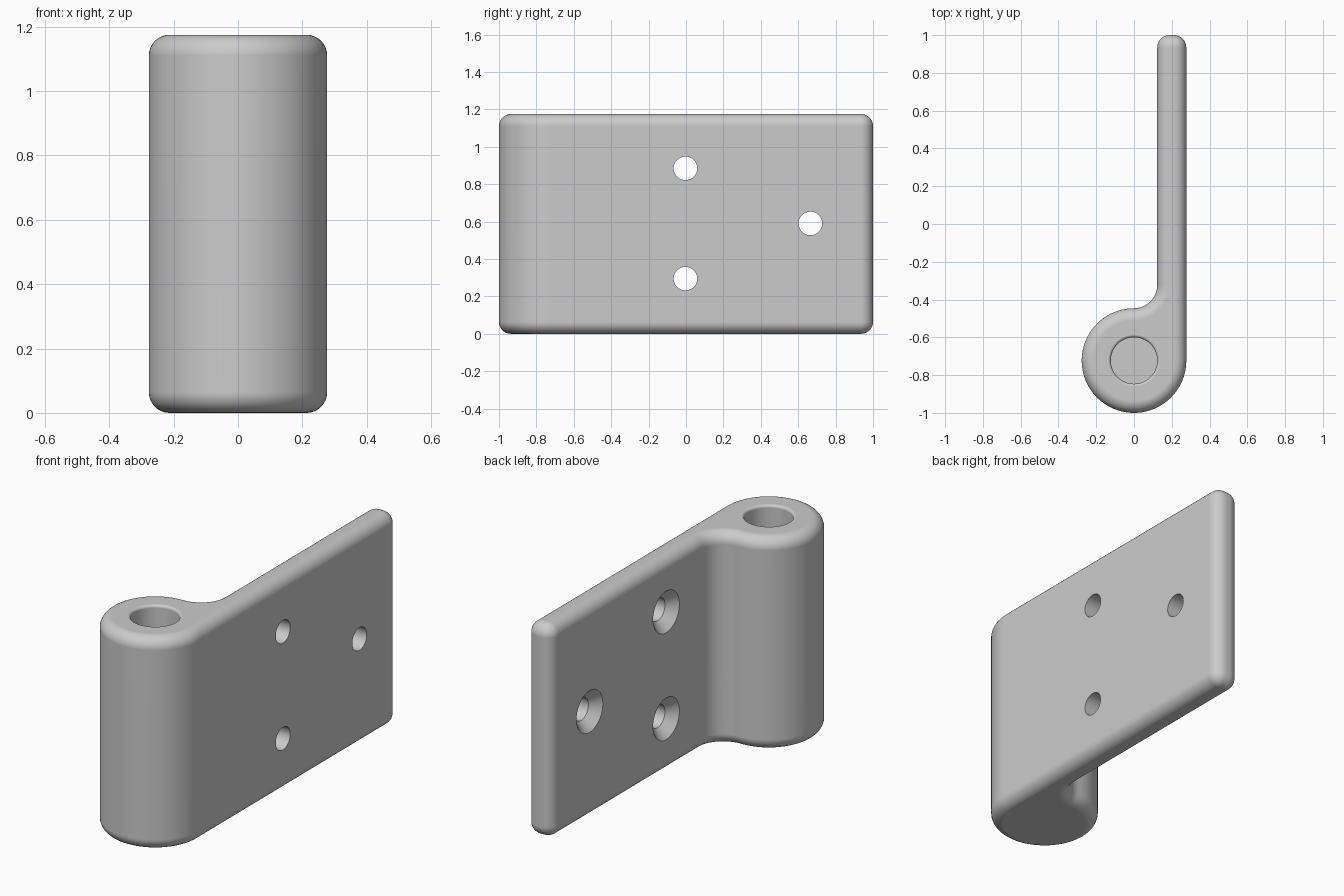
import bpy
import bmesh
from math import cos, sin, pi, radians
from mathutils import Matrix, Vector

cube = bpy.data.objects.get("Cube")
if cube:
    bpy.data.objects.remove(cube, do_unlink=True)

HEIGHT = 1.175      # height of the leaf and barrel
BARREL_Y = -0.723   # barrel centre
BARREL_R = 0.277
INNER_X = 0.123     # inner face of the leaf, also the radius of the neck
EDGE = 0.064        # rounding of all outer edges
HOLE_R = 0.063
SINK_R = 0.115

steel = bpy.data.materials.new("grey steel")
steel.use_nodes = True
grey = (0.6, 0.6, 0.6, 1)
steel.diffuse_color = grey
steel.node_tree.nodes["Principled BSDF"].inputs["Base Color"].default_value = grey


def arc(cx, cy, r, start, end, steps):
    angles = [radians(start + (end - start) * i / steps) for i in range(steps + 1)]
    return [(cx + r * cos(a), cy + r * sin(a)) for a in angles]


def outline(inset):
    """Barrel, leaf end and concave neck, moved inward by inset."""
    corner = EDGE + 0.002
    pts = arc(0, BARREL_Y, BARREL_R - inset, 90, 360, 60)
    pts += arc(BARREL_R - corner, 1 - corner, corner - inset, 0, 90, 8)
    pts += arc(INNER_X + corner, 1 - corner, corner - inset, 90, 180, 8)
    pts += arc(0, BARREL_Y + BARREL_R + INNER_X, INNER_X + inset, 0, -90, 20)[:-1]
    return pts


def finish(bm, name):
    bmesh.ops.recalc_face_normals(bm, faces=bm.faces)
    mesh = bpy.data.meshes.new(name)
    bm.to_mesh(mesh)
    bm.free()
    mesh.materials.append(steel)
    obj = bpy.data.objects.new(name, mesh)
    bpy.context.collection.objects.link(obj)
    return obj


def bridge(bm, rings):
    for low, high in zip(rings, rings[1:]):
        n = len(low)
        for i in range(n):
            j = (i + 1) % n
            bm.faces.new((low[i], low[j], high[j], high[i]))
    bm.faces.new(rings[0][::-1])
    bm.faces.new(rings[-1])


def lathe(name, profile, matrix, segments=48):
    """Solid of revolution around z from (radius, height) pairs."""
    bm = bmesh.new()
    rings = []
    for r, h in profile:
        ring = arc(0, 0, r, 0, 360, segments)[:-1]
        rings.append([bm.verts.new(matrix @ Vector((x, y, h))) for x, y in ring])
    bridge(bm, rings)
    obj = finish(bm, name)
    obj.hide_render = True
    return obj


# Hinge leaf with barrel: stacked outlines give rounded top and bottom edges
bm = bmesh.new()
quarter = arc(0, 0, EDGE, 0, 90, 8)
levels = [(EDGE - x, EDGE - z) for x, z in reversed(quarter)]
levels += [(EDGE - x, HEIGHT - EDGE + z) for x, z in quarter]
bridge(bm, [[bm.verts.new((x, y, z)) for x, y in outline(d)] for d, z in levels])
hinge = finish(bm, "hinge_leaf")

# Blind pin hole with a softened rim
rim = 0.015
profile = [(INNER_X, 0.25)]
profile += arc(INNER_X + rim, HEIGHT - rim, rim, 180, 90, 5)
profile += [(INNER_X + rim, HEIGHT + 0.1)]
cutters = [lathe("pin_hole_cutter", profile, Matrix.Translation((0, BARREL_Y, 0)), 64)]

# Countersunk screw holes, wide side on the inner face
for y, z in ((-0.003, 0.295), (-0.003, 0.885), (0.665, 0.59)):
    depth = SINK_R - HOLE_R
    profile = [(SINK_R, -0.05), (SINK_R, 0), (HOLE_R, depth), (HOLE_R, 0.25)]
    place = Matrix.Translation((INNER_X, y, z)) @ Matrix.Rotation(pi / 2, 4, "Y")
    cutters.append(lathe("screw_hole_cutter", profile, place))

# Cut the holes, then shade
bpy.ops.object.select_all(action="DESELECT")
bpy.context.view_layer.objects.active = hinge
hinge.select_set(True)
for cutter in cutters:
    mod = hinge.modifiers.new("hole", "BOOLEAN")
    mod.object = cutter
    mod.operation = "DIFFERENCE"
    mod.solver = "EXACT"
    bpy.ops.object.modifier_apply(modifier=mod.name)
    bpy.data.objects.remove(cutter, do_unlink=True)
bpy.ops.object.shade_smooth_by_angle(angle=radians(30))
weighted = hinge.modifiers.new("even shading", "WEIGHTED_NORMAL")
weighted.keep_sharp = True
